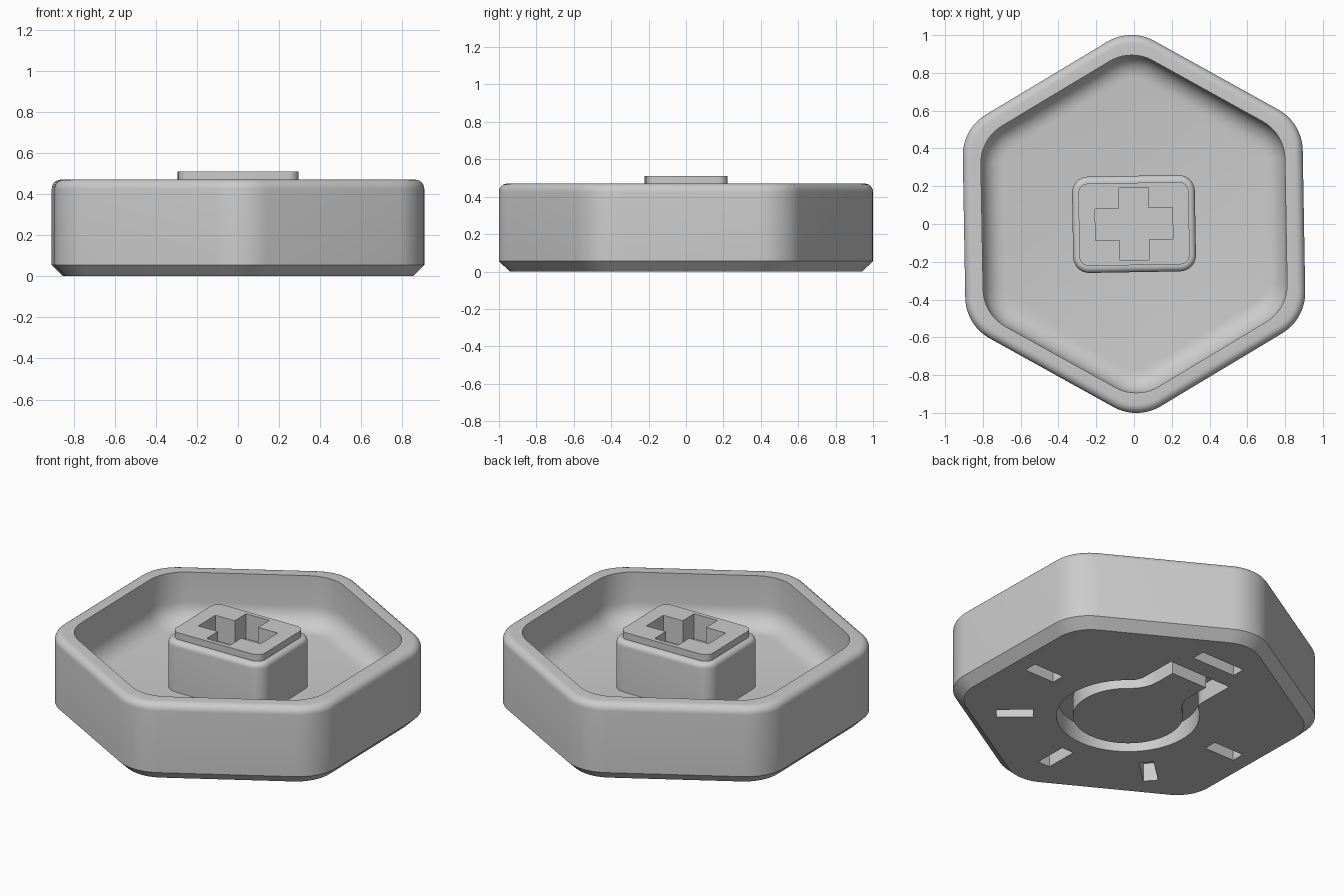
import bpy, bmesh
from math import pi, sin, cos, sqrt, asin, radians

cube = bpy.data.objects.get("Cube")
if cube:
    bpy.data.objects.remove(cube, do_unlink=True)

TURN = radians(1)          # whole part sits turned by a degree
FLOOR = 0.17               # height of the dish floor
RECESS = 0.11              # depth of the cuts underneath

grey = bpy.data.materials.new("plain grey")
grey.use_nodes = True
grey.diffuse_color = (0.6, 0.6, 0.6, 1)
grey.node_tree.nodes["Principled BSDF"].inputs["Base Color"].default_value = (0.6, 0.6, 0.6, 1)


def arc(cx, cy, r, start, end, steps):
    return [(cx + r * cos(start + (end - start) * i / steps),
             cy + r * sin(start + (end - start) * i / steps)) for i in range(steps + 1)]


def hexagon(apothem, r):
    """Rounded hexagon with a corner towards +y."""
    reach = (apothem - r) / cos(pi / 6)
    pts = []
    for k in range(6):
        a = pi / 6 + k * pi / 3
        pts += arc(reach * cos(a), reach * sin(a), r, a - pi / 6, a + pi / 6, 10)
    return pts


def rectangle(hx, hy, r):
    """Rounded rectangle from half sizes."""
    pts = []
    for k, (sx, sy) in enumerate([(1, 1), (-1, 1), (-1, -1), (1, -1)]):
        pts += arc(sx * (hx - r), sy * (hy - r), r, k * pi / 2, (k + 1) * pi / 2, 8)
    return pts


def keyhole(inset):
    """Disc with a square tab towards +y, joined by concave fillets."""
    cy, r, w, end, f = -0.05, 0.39 - inset, 0.21 - inset, 0.55 - inset, 0.1 + inset
    fx = w + f
    fy = cy + sqrt((r + f) ** 2 - fx ** 2)
    lean = asin(fx / (r + f))
    left = [(-w, end)] + arc(-fx, fy, f, 0, lean - pi / 2, 8)
    disc = arc(0, cy, r, pi / 2 + lean, 2.5 * pi - lean, 48)[1:-1]
    right = [(-x, y) for x, y in reversed(left)]
    return left + disc + right


def loft(name, rings, ring_shaped=False):
    """Skin a stack of (outline, z) rings; caps the ends or closes into a loop."""
    bm = bmesh.new()
    loops = [[bm.verts.new((x, y, z)) for x, y in outline] for outline, z in rings]
    pairs = list(zip(loops, loops[1:]))
    if ring_shaped:
        pairs.append((loops[-1], loops[0]))
    else:
        bm.faces.new(reversed(loops[0]))
        bm.faces.new(loops[-1])
    for low, high in pairs:
        n = len(low)
        for i in range(n):
            j = (i + 1) % n
            bm.faces.new((low[i], low[j], high[j], high[i]))
    bmesh.ops.recalc_face_normals(bm, faces=bm.faces)
    mesh = bpy.data.meshes.new(name)
    bm.to_mesh(mesh)
    bm.free()
    mesh.materials.append(grey)
    obj = bpy.data.objects.new(name, mesh)
    obj.rotation_euler.z = TURN
    bpy.context.collection.objects.link(obj)
    return obj


def activate(obj):
    bpy.ops.object.select_all(action="DESELECT")
    obj.select_set(True)
    bpy.context.view_layer.objects.active = obj


def cut(obj, cutter):
    activate(obj)
    mod = obj.modifiers.new("cut", "BOOLEAN")
    mod.operation, mod.solver, mod.object = "DIFFERENCE", "EXACT", cutter
    bpy.ops.object.modifier_apply(modifier=mod.name)
    bpy.data.objects.remove(cutter, do_unlink=True)


def finish(obj):
    activate(obj)
    bpy.ops.object.shade_smooth_by_angle(angle=radians(30))


# Hexagonal dish: chamfered foot, rounded rim, hollow with a filleted floor
quarter = [i * pi / 12 for i in range(7)]
rings = [(hexagon(0.845, 0.22), 0), (hexagon(0.9, 0.25), 0.055)]
for t in quarter:
    d = 0.045 * (1 - cos(t))
    rings.append((hexagon(0.9 - d, 0.25 - d), 0.425 + 0.045 * sin(t)))
rings.append((hexagon(0.805, 0.23), 0.47))
for t in quarter:
    d = 0.12 * (1 - cos(t))
    rings.append((hexagon(0.805 - d, 0.23 - d), FLOOR + 0.12 * (1 - sin(t))))
dish = loft("hexagonal_dish", rings)

# Keyhole groove in the underside, leaving an island in its middle
outer, inner = keyhole(0), keyhole(0.09)
cut(dish, loft("groove_cutter", [(outer, -0.05), (outer, RECESS),
                                 (inner, RECESS), (inner, -0.05)], True))


# Marker slots in the underside: five radial ones and one crosswise bar
def slot(radius, angle, length, width):
    c, s = cos(angle), sin(angle)
    corners = [(radius + i * length / 2, j * width / 2)
               for i, j in ((-1, -1), (1, -1), (1, 1), (-1, 1))]
    pts = [(u * c - v * s, u * s + v * c) for u, v in corners]
    cut(dish, loft("slot_cutter", [(pts, -0.05), (pts, RECESS)]))


for degrees in (0, -42, -90, -138, 180):
    slot(0.65, radians(degrees), 0.2, 0.08)
slot(0.7, pi / 2, 0.08, 0.29)
finish(dish)

# Stem block with rounded shoulder and a thin raised pad
rings = [(rectangle(0.325, 0.255, 0.085), FLOOR - 0.02)]
for t in quarter:
    d = 0.03 * (1 - cos(t))
    rings.append((rectangle(0.325 - d, 0.255 - d, 0.085 - d), 0.44 + 0.03 * sin(t)))
pad = rectangle(0.292, 0.218, 0.05)
rings += [(pad, 0.47), (pad, 0.51)]
stem = loft("stem_block", rings)

# Cross-shaped socket in the stem
lx, ly, wx, wy = 0.205, 0.193, 0.077, 0.083
half = [(lx, -wy), (lx, wy), (wx, wy), (wx, ly), (-wx, ly), (-wx, wy)]
cross = half + [(-x, -y) for x, y in half]
cut(stem, loft("cross_cutter", [(cross, 0.36), (cross, 0.6)]))
finish(stem)
